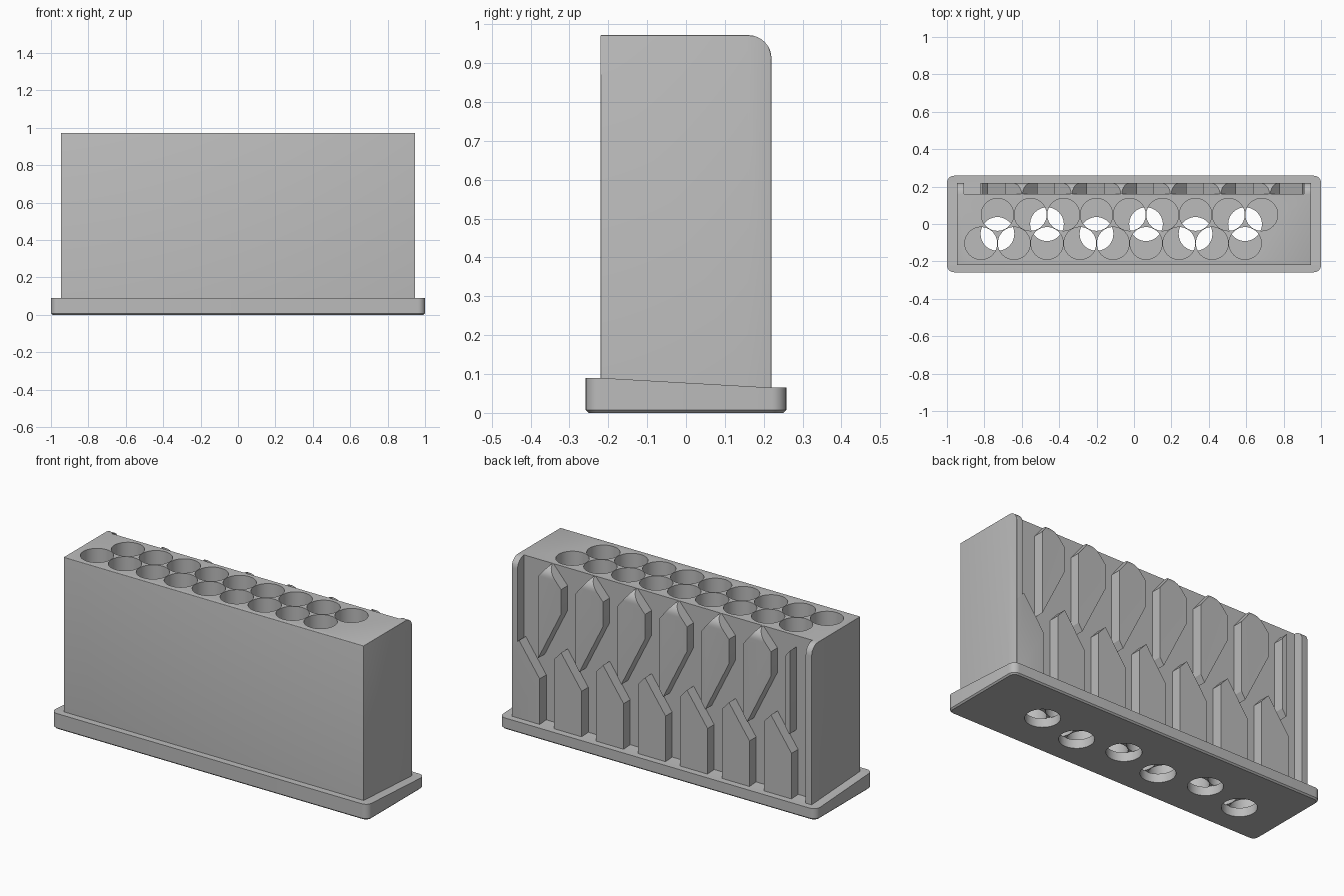
import bpy, bmesh, math
from mathutils import Vector

if "Cube" in bpy.data.objects:
    bpy.data.objects.remove(bpy.data.objects["Cube"], do_unlink=True)

grey = bpy.data.materials.new("plain_grey")
grey.use_nodes = True
COLOUR = (0.5, 0.5, 0.5, 1)
grey.diffuse_color = COLOUR
grey.node_tree.nodes["Principled BSDF"].inputs["Base Color"].default_value = COLOUR


def finish(bm, name):
    bmesh.ops.recalc_face_normals(bm, faces=bm.faces)
    mesh = bpy.data.meshes.new(name)
    bm.to_mesh(mesh)
    bm.free()
    mesh.materials.append(grey)
    obj = bpy.data.objects.new(name, mesh)
    bpy.context.collection.objects.link(obj)
    return obj


def prism(points, direction):
    """Extrude a closed outline of 3D points along a direction."""
    bm = bmesh.new()
    face = bm.faces.new([bm.verts.new(p) for p in points])
    geom = bmesh.ops.extrude_face_region(bm, geom=[face])["geom"]
    verts = [g for g in geom if isinstance(g, bmesh.types.BMVert)]
    bmesh.ops.translate(bm, verts=verts, vec=direction)
    bmesh.ops.recalc_face_normals(bm, faces=bm.faces)
    return bm


def bevel(bm, test, offset, segments):
    """Bevel the edges whose midpoint and direction pass the test."""
    edges = []
    for e in bm.edges:
        a, b = e.verts[0].co, e.verts[1].co
        if test((a + b) / 2, (b - a).normalized()):
            edges.append(e)
    bmesh.ops.bevel(bm, geom=edges, offset=offset, segments=segments,
                    profile=0.5, affect="EDGES", clamp_overlap=True)


def boolean(obj, other, operation):
    mod = obj.modifiers.new("cut", "BOOLEAN")
    mod.operation, mod.object, mod.solver = operation, other, "EXACT"
    bpy.context.view_layer.objects.active = obj
    bpy.ops.object.modifier_apply(modifier=mod.name)


def cylinders(name, spots, radius, low, high):
    bm = bmesh.new()
    for x, y in spots:
        made = bmesh.ops.create_cone(bm, cap_ends=True, segments=48, radius1=radius,
                                     radius2=radius, depth=high - low)
        bmesh.ops.translate(bm, verts=made["verts"], vec=(x, y, (low + high) / 2))
    obj = finish(bm, name)
    obj.hide_render = True
    return obj


# Envelope: rounded block that trims the body and the ribs
W, D, TOP, BACK = 0.947, 0.22, 0.972, 0.16
bm = prism([(-W, -D, 0.03), (W, -D, 0.03), (W, D, 0.03), (-W, D, 0.03)],
           (0, 0, TOP - 0.03))
bevel(bm, lambda m, d: m.z > TOP - 0.01 and m.y > D - 0.01 and abs(d.x) > 0.9, 0.06, 8)
bevel(bm, lambda m, d: (abs(d.z) > 0.9 and abs(m.x) > W - 0.01)
      or (m.z > TOP - 0.001 and (m.y < -D + 0.01 or abs(m.x) > W - 0.01)), 0.012, 3)
envelope = finish(bm, "envelope")
envelope.hide_render = True


def slab(name, outline, front, back, clip=None):
    """Extrude an x-z outline along y and trim it to the envelope."""
    bm = prism([(x, front, z) for x, z in outline], (0, back - front, 0))
    if clip:
        for limit, side in ((clip[0], -1), (clip[1], 1)):
            cut = bmesh.ops.bisect_plane(bm, geom=bm.verts[:] + bm.edges[:] + bm.faces[:],
                                         plane_co=(limit, 0, 0), plane_no=(side, 0, 0),
                                         clear_outer=True)["geom_cut"]
            edges = [g for g in cut if isinstance(g, bmesh.types.BMEdge)]
            if edges:
                bmesh.ops.holes_fill(bm, edges=edges, sides=0)
    obj = finish(bm, name)
    boolean(obj, envelope, "INTERSECT")
    return obj


def box(left, right):
    return [(left, 0.0), (right, 0.0), (right, 1.1), (left, 1.1)]


body = slab("body", box(-1.1, 1.1), -0.4, BACK)

# Base with a sloping top, rounded corners and a chamfered underside
bm = prism([(-1, y, z) for y, z in ((-0.258, 0), (0.258, 0), (0.258, 0.065),
                                    (0.22, 0.065), (-0.22, 0.09), (-0.258, 0.09))],
           (2, 0, 0))
bevel(bm, lambda m, d: abs(d.z) > 0.9, 0.05, 8)
bevel(bm, lambda m, d: m.z < 0.001 and abs(d.z) < 0.1, 0.008, 1)
base = finish(bm, "base")

# Two staggered rows of round cells, and drain holes where three cells meet
STEP, FLOOR = 0.1765, 0.05
cells = [(-0.73 + i * STEP, 0.05) for i in range(9)]
cells += [(-0.818 + i * STEP, -0.103) for i in range(9)]
drains = [(-0.73 + i * STEP * 1.5, -0.001 if i % 2 else -0.053) for i in range(6)]
boolean(body, base, "UNION")
bpy.data.objects.remove(base, do_unlink=True)
body.name = "cell_block"
cell_cutter = cylinders("cell_cutter", cells, 0.0865, FLOOR, 1.1)
drain_cutter = cylinders("drain_cutter", drains, 0.09, -0.1, FLOOR + 0.003)
for cutter in (cell_cutter, drain_cutter):
    boolean(body, cutter, "DIFFERENCE")
    bpy.data.objects.remove(cutter, do_unlink=True)

# Back ribs: pointed upper row, slanted lower row and an end post on each side
parts = [body]
PITCH, WIDE, INNER = 0.265, 0.175, BACK - 0.01
for i in range(7):
    x = 0.81 - i * PITCH
    upper = [(x, 0.47), (x, 0.87), (x - 0.083, 0.975), (x - WIDE, 0.87),
             (x - WIDE, 0.73), (x - 0.025, 0.43)]
    parts.append(slab(f"upper_rib_{i + 1}", upper, INNER, 0.3, (-0.81, 0.78)))
    x = 0.945 - i * PITCH
    lower = [(x, 0.0), (x, 0.46), (x - 0.045, 0.51), (x - WIDE, 0.325), (x - WIDE, 0.0)]
    parts.append(slab(f"lower_rib_{i + 1}", lower, INNER, 0.3))
parts.append(slab("left_post", box(0.91, 1.1), INNER, 0.3))
parts.append(slab("right_post", box(-1.1, -0.91), INNER, 0.3))
bpy.data.objects.remove(envelope, do_unlink=True)

# Smooth the round walls and keep the corners crisp
bpy.ops.object.select_all(action="DESELECT")
for part in parts:
    part.select_set(True)
bpy.context.view_layer.objects.active = body
bpy.ops.object.shade_smooth_by_angle(angle=math.radians(30))
